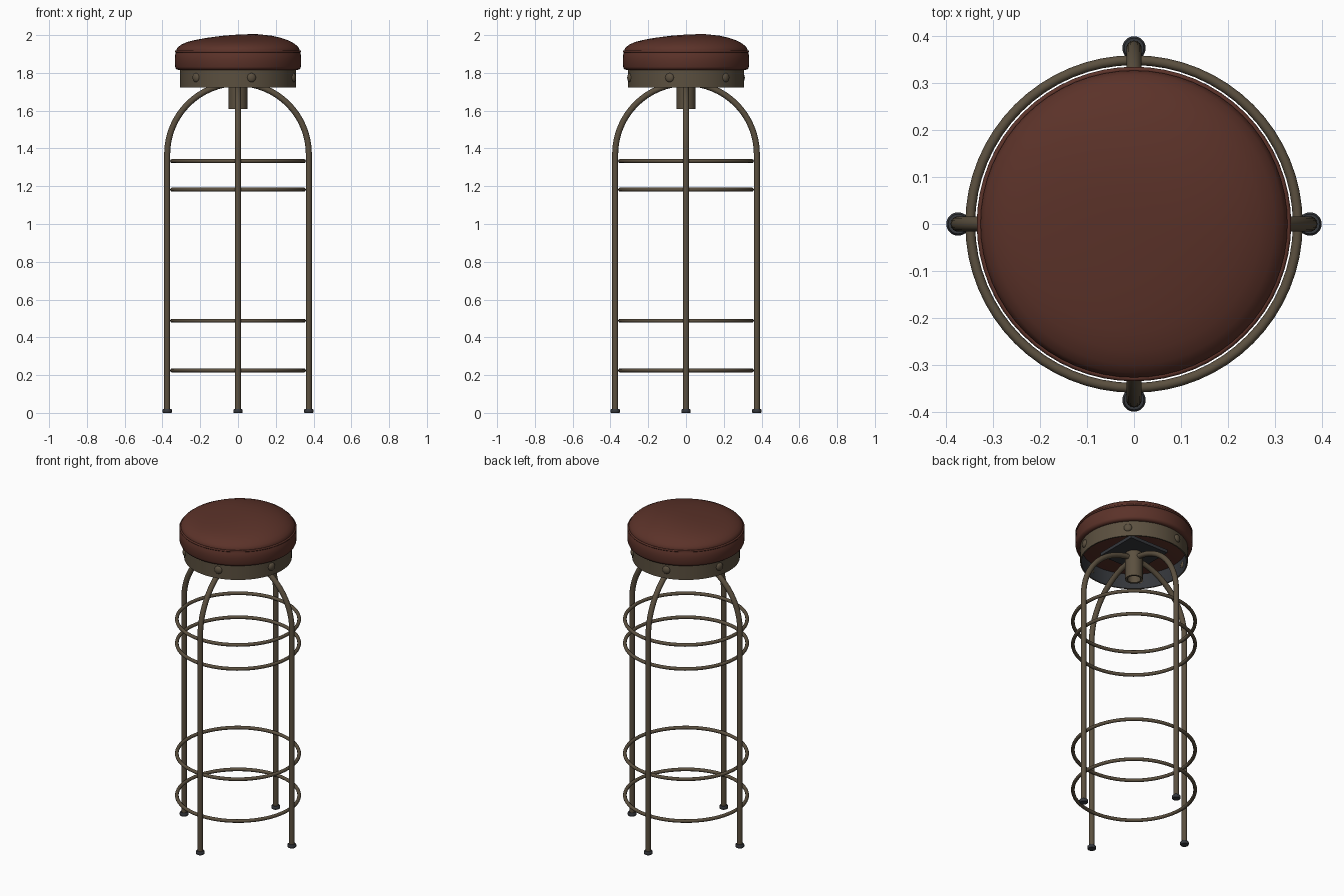
import bpy, bmesh, math
from mathutils import Vector

if "Cube" in bpy.data.objects:
    bpy.data.objects.remove(bpy.data.objects["Cube"])


def material(name, rgb):
    m = bpy.data.materials.new(name)
    m.diffuse_color = (*rgb, 1)
    m.use_nodes = True
    m.node_tree.nodes["Principled BSDF"].inputs["Base Color"].default_value = m.diffuse_color
    return m


LEATHER = material("red brown leather", (0.105, 0.032, 0.022))
METAL = material("aged bronze metal", (0.105, 0.08, 0.05))
RUBBER = material("dark grey rubber", (0.035, 0.038, 0.044))


def finish(name, bm, mat, angle=40):
    bmesh.ops.recalc_face_normals(bm, faces=bm.faces)
    me = bpy.data.meshes.new(name)
    bm.to_mesh(me)
    bm.free()
    ob = bpy.data.objects.new(name, me)
    bpy.context.collection.objects.link(ob)
    me.materials.append(mat)
    bpy.ops.object.select_all(action='DESELECT')
    bpy.context.view_layer.objects.active = ob
    ob.select_set(True)
    bpy.ops.object.shade_smooth_by_angle(angle=math.radians(angle))
    return ob


def lathe(name, profile, mat, steps=48, closed=False, angle=40):
    """Spin an (r, z) profile around the z axis."""
    bm = bmesh.new()
    vs = [bm.verts.new((r, 0, z)) for r, z in profile]
    pairs = list(zip(vs, vs[1:])) + ([(vs[-1], vs[0])] if closed else [])
    es = [bm.edges.new(p) for p in pairs]
    bmesh.ops.spin(bm, geom=vs + es, cent=(0, 0, 0), axis=(0, 0, 1),
                   angle=math.tau, steps=steps)
    bmesh.ops.remove_doubles(bm, verts=bm.verts, dist=1e-5)
    return finish(name, bm, mat, angle)


def ring(name, major, minor, z, mat, sides=10, steps=64):
    pts = [(major + minor * math.cos(a), z + minor * math.sin(a))
           for a in (math.tau * i / sides for i in range(sides))]
    return lathe(name, pts, mat, steps, closed=True, angle=80)


def arch(name, direction, radius, minor, z0, z1, sides=14):
    """Two legs joined over the top by a half circle."""
    path = [(radius, z0, 0.0)]
    path += [(radius * math.cos(a), z1 + radius * math.sin(a), a)
             for a in (math.pi * i / 32 for i in range(33))]
    path.append((-radius, z0, math.pi))
    d = Vector(direction)
    side = Vector((-d.y, d.x, 0))
    bm = bmesh.new()
    loops = []
    for u, z, a in path:
        out = d * math.cos(a) + Vector((0, 0, math.sin(a)))
        c = d * u + Vector((0, 0, z))
        loops.append([bm.verts.new(c + minor * (out * math.cos(t) + side * math.sin(t)))
                      for t in (math.tau * k / sides for k in range(sides))])
    for p, q in zip(loops, loops[1:]):
        for k in range(sides):
            n = (k + 1) % sides
            bm.faces.new((p[k], p[n], q[n], q[k]))
    bm.faces.new(loops[0])
    bm.faces.new(loops[-1])
    return finish(name, bm, METAL, 50)


# Legs: two crossing arches
LEG = 0.375
arch("side_leg_arch", (1, 0, 0), LEG, 0.016, 0.01, 1.37)
arch("front_back_leg_arch", (0, 1, 0), LEG, 0.016, 0.01, 1.37)

# Rubber feet
for name, x, y in (("right", 1, 0), ("left", -1, 0), ("back", 0, 1), ("front", 0, -1)):
    foot = lathe(name + "_foot", [(0, 0), (0.022, 0), (0.025, 0.004), (0.025, 0.016),
                                  (0.021, 0.021), (0, 0.021)], RUBBER, 20)
    foot.location = (x * LEG, y * LEG, 0)

# Brace rings
for i, z in enumerate((0.225, 0.488, 1.182, 1.333)):
    ring(f"brace_ring_{i + 1}", 0.349, 0.0105, z, METAL)

# Hollow swivel post
lathe("swivel_post", [(0.05, 1.61), (0.05, 1.775), (0.038, 1.775), (0.038, 1.61)],
      METAL, 28, closed=True)

# Mounting plate beneath the seat
bm = bmesh.new()
bmesh.ops.create_cube(bm, size=1)
for v in bm.verts:
    v.co = Vector((v.co.x * 0.27, v.co.y * 0.27, 1.785 + v.co.z * 0.02))
finish("mounting_plate", bm, RUBBER)

# Metal apron band with dark inner face
band = lathe("apron_band", [(0.307, 1.722), (0.307, 1.822), (0.299, 1.822), (0.299, 1.722)],
             METAL, 64, closed=True)
band.data.materials.append(RUBBER)
for p in band.data.polygons:
    if p.normal.x * p.center.x + p.normal.y * p.center.y < -0.1:
        p.material_index = 1

# Six domed rivets
for i in range(6):
    a = math.radians(13.5 + 60 * i)
    bm = bmesh.new()
    bmesh.ops.create_uvsphere(bm, u_segments=14, v_segments=8, radius=0.024)
    rivet = finish(f"rivet_{i + 1}", bm, METAL, 80)
    rivet.scale = (1, 0.55, 1)
    rivet.rotation_euler.z = a
    rivet.location = (0.306 * math.sin(a), -0.306 * math.cos(a), 1.775)

# Cushion with a slightly uneven dome
cushion = lathe("cushion", [
    (0, 1.818), (0.315, 1.816), (0.328, 1.82), (0.333, 1.832), (0.334, 1.87),
    (0.332, 1.9), (0.326, 1.911), (0.327, 1.922), (0.318, 1.937), (0.3, 1.952),
    (0.27, 1.967), (0.23, 1.979), (0.18, 1.989), (0.12, 1.996), (0.06, 1.999), (0, 2.0)],
    LEATHER, 64, angle=60)
for v in cushion.data.vertices:
    r = math.hypot(v.co.x, v.co.y)
    if v.co.z > 1.925 and r > 0.01:
        v.co.z += 0.007 * (v.co.x + v.co.y) / r * math.sin(math.pi * min(r / 0.33, 1))

# Piping around the cushion seam
ring("cushion_piping", 0.329, 0.006, 1.913, LEATHER, 8)
